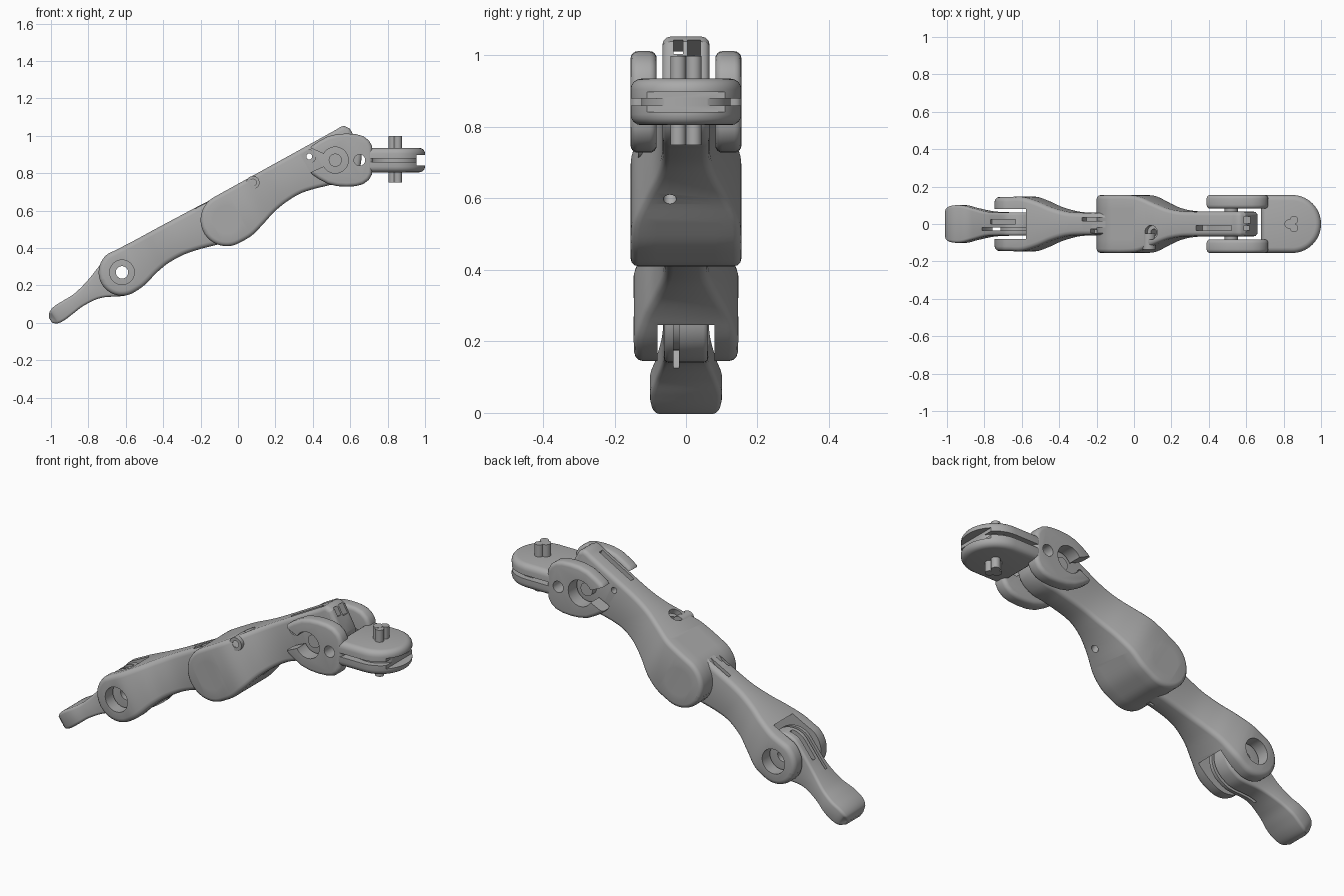
import bpy, bmesh, math
from mathutils import Vector, Matrix

if "Cube" in bpy.data.objects:
    bpy.data.objects.remove(bpy.data.objects["Cube"], do_unlink=True)

grey = bpy.data.materials.new("light_grey_plastic")
grey.use_nodes = True
grey.diffuse_color = (0.4, 0.4, 0.4, 1)
grey.node_tree.nodes["Principled BSDF"].inputs["Base Color"].default_value = (0.4, 0.4, 0.4, 1)


def make(name, bm, matrix=None):
    """Turn a bmesh into an object."""
    if matrix:
        bm.transform(matrix)
    bmesh.ops.recalc_face_normals(bm, faces=bm.faces)
    mesh = bpy.data.meshes.new(name)
    bm.to_mesh(mesh)
    bm.free()
    mesh.materials.append(grey)
    ob = bpy.data.objects.new(name, mesh)
    bpy.context.scene.collection.objects.link(ob)
    return ob


def activate(ob):
    bpy.ops.object.select_all(action='DESELECT')
    ob.select_set(True)
    bpy.context.view_layer.objects.active = ob


def apply(ob, kind, **settings):
    activate(ob)
    mod = ob.modifiers.new(kind, kind)
    for key, value in settings.items():
        setattr(mod, key, value)
    bpy.ops.object.modifier_apply(modifier=mod.name)


def combine(ob, others, operation='DIFFERENCE'):
    for other in others:
        apply(ob, 'BOOLEAN', object=other, operation=operation, solver='EXACT')
        bpy.data.objects.remove(other, do_unlink=True)
    return ob


def smooth(ob):
    activate(ob)
    bpy.ops.object.shade_smooth_by_angle(angle=math.radians(32))


def frame(origin, angle):
    """Local frame: u along the bone, v upward across it, y sideways."""
    return Matrix.Translation((origin[0], 0, origin[1])) @ Matrix.Rotation(-angle, 4, 'Y')


def box(m, u, y, v, name="cutter"):
    bm = bmesh.new()
    bmesh.ops.create_cube(bm, size=1)
    lo, hi = Vector((u[0], y[0], v[0])), Vector((u[1], y[1], v[1]))
    size = Matrix.Diagonal((*(hi - lo), 1))
    return make(name, bm, m @ Matrix.Translation((lo + hi) / 2) @ size)


def rod(m, r, a, b, u=0, v=0, axis='Y', name="cutter"):
    """Cylinder from a to b: across the bone (Y), or along local v (Z) with v as its y."""
    bm = bmesh.new()
    bmesh.ops.create_cone(bm, cap_ends=True, segments=48, radius1=r, radius2=r, depth=b - a)
    if axis == 'Y':
        place = Matrix.Translation((u, (a + b) / 2, v)) @ Matrix.Rotation(math.pi / 2, 4, 'X')
    else:
        place = Matrix.Translation((u, v, (a + b) / 2))
    return make(name, bm, m @ place)


def ring(m, inner, outer, a, b, **where):
    core = rod(m, inner, a - 0.1, b + 0.1, **where)
    return combine(rod(m, outer, a, b, **where), [core])


def spline(keys, u, col):
    """Smooth curve through the key values of one column."""
    n = len(keys)
    i = max(j for j in range(n - 1) if keys[j][0] <= u + 1e-6)

    def slope(j):
        a, b = keys[max(j - 1, 0)], keys[min(j + 1, n - 1)]
        return (b[col] - a[col]) / (b[0] - a[0])
    p, q = keys[i], keys[i + 1]
    h = q[0] - p[0]
    t = (u - p[0]) / h
    return ((2*t**3 - 3*t*t + 1) * p[col] + (3*t*t - 2*t**3) * q[col]
            + h * ((t**3 - 2*t*t + t) * slope(i) + (t**3 - t*t) * slope(i + 1)))


def bone(name, m, keys, hubs, fillet):
    """Contoured bone from keys (u, top, bottom, half width), with round hub ends (u, radius, side)."""
    n = 64
    top, bottom, width = [], [], []
    for i in range(n):
        u = keys[0][0] + (keys[-1][0] - keys[0][0]) * (1 - math.cos(math.pi * i / (n - 1))) / 2
        t, b = spline(keys, u, 1), spline(keys, u, 2)
        for centre, radius, side in hubs:
            if (u - centre) * side > 0:
                h = math.sqrt(max(radius**2 - (u - centre)**2, 0.0002))
                t, b = min(t, h), max(b, -h)
        top.append(Vector((u, t)))
        bottom.append(Vector((u, b)))
        width.append(spline(keys, u, 3))
    loop, wide = top + bottom[::-1], width + width[::-1]
    count = 2 * n
    bm = bmesh.new()
    layers = []
    for side, turn in [(-1, k) for k in (3, 2, 1, 0)] + [(1, k) for k in range(4)]:
        a = turn * math.pi / 6
        row = []
        for i, p in enumerate(loop):
            d = (loop[(i + 1) % count] - loop[i - 1]).normalized()
            q = p - Vector((-d.y, d.x)) * fillet * (1 - math.cos(a))
            row.append(bm.verts.new((q.x, side * (wide[i] - fillet + fillet * math.sin(a)), q.y)))
        layers.append(row)
    for a, b in zip(layers, layers[1:]):
        for i in range(count):
            j = (i + 1) % count
            bm.faces.new((a[i], a[j], b[j], b[i]))
    for row in (layers[0], layers[-1]):
        for i in range(n - 1):
            bm.faces.new((row[i], row[i + 1], row[count - 2 - i], row[count - 1 - i]))
    return make(name, bm, m)


def prism(name, outline, a, b, axis, bevel):
    """Extruded outline with rounded rims."""
    bm = bmesh.new()
    verts = [bm.verts.new((p, a, q) if axis == 'Y' else (p, q, a)) for p, q in outline]
    face = bm.faces.new(verts)
    out = bmesh.ops.extrude_face_region(bm, geom=[face])
    move = Vector((0, b - a, 0)) if axis == 'Y' else Vector((0, 0, b - a))
    bmesh.ops.translate(bm, vec=move, verts=[g for g in out['geom'] if isinstance(g, bmesh.types.BMVert)])
    ob = make(name, bm)
    apply(ob, 'BEVEL', width=bevel, segments=4, limit_method='ANGLE', angle_limit=math.radians(55))
    return ob


world = Matrix.Identity(4)
tip_joint = frame((-0.62, 0.27), math.radians(36))
low = frame((-0.62, 0.27), math.radians(26.6))
high = frame((-0.06, 0.55), math.radians(28.9))

# Fingertip with its hub tongue
tip = bone("fingertip", tip_joint, [
    (-.46, .03, 0, .07), (-.44, .055, -.018, .088), (-.4, .066, -.026, .098), (-.34, .062, -.025, .1),
    (-.27, .058, -.024, .085), (-.17, .074, -.045, .066), (-.06, .105, -.11, .062),
    (0, .12, -.12, .062), (.12, .12, -.12, .062)], [(0, .12, 1)], .014)
combine(tip, [rod(tip_joint, .033, -.3, .3), ring(tip_joint, .095, .2, -.035, -.02),
              box(tip_joint, (-.12, .06), (.0, .025), (.07, .2))])
smooth(tip)

# Middle bone: fork at the low end, tongue at the high end
middle = bone("middle_bone", low, [
    (-.125, .125, -.125, .145), (0, .122, -.125, .145), (.076, .122, -.115, .145), (.17, .124, -.083, .12),
    (.25, .127, -.066, .09), (.36, .13, -.065, .064), (.53, .134, -.098, .06), (.626, .135, -.13, .06),
    (.756, .135, -.13, .06)], [(0, .125, -1), (.626, .13, 1)], .025)
combine(middle, [rod(low, .165, -.08, .08), rod(low, .066, -.3, .3), rod(low, .035, -.3, .3, u=.626),
                 ring(high, .1, .16, -.03, -.018),
                 box(low, (.45, .72), (.015, .035), (.08, .2)),
                 box(low, (.5, .8), (-.048, -.028), (.085, .2))])
smooth(middle)

# Upper bone: fork at the low end, blunt head at the knuckle
upper = bone("upper_bone", high, [
    (-.14, .14, -.14, .155), (0, .14, -.14, .155), (.08, .14, -.137, .155), (.16, .14, -.113, .148),
    (.25, .14, -.083, .115), (.34, .14, -.068, .083), (.43, .14, -.068, .068), (.58, .14, -.105, .066),
    (.66, .14, -.13, .066), (.74, .14, -.115, .066), (.79, .138, -.06, .066), (.812, .11, -.02, .066)],
    [(0, .14, -1)], .022)
combine(upper, [rod(high, .2, -.08, .08), rod(high, .075, -.3, .3),
                rod(high, .016, -.3, .3, u=.55, v=.084), rod(high, .035, -.3, -.058, u=.55, v=.084),
                rod(high, .018, -.3, .3, u=.25, v=-.045, axis='Z'),
                rod(high, .038, .11, .3, u=.25, v=-.045, axis='Z'),
                box(high, (.525, .74), (-.035, -.008), (.07, .2)),
                box(high, (.7, .9), (-.035, -.008), (.07, .118)),
                box(high, (.7, .9), (.004, .04), (.06, .118))])
smooth(upper)

# Screw boss on the side of the upper bone
boss = rod(world, .035, -.135, -.05, u=.08, v=.75, name="screw_boss")
combine(boss, [rod(world, .018, -.2, -.1, u=.08, v=.75)])
smooth(boss)

# Knuckle: round-ended palm plate with a rim groove
outline = [(.68, -.155)]
for k in range(33):
    a = math.pi * (k / 32 - .5)
    outline.append((.845 + .155 * math.cos(a), .155 * math.sin(a)))
outline.append((.68, .155))
plate = prism("knuckle_plate", outline, .805, .935, 'Z', .03)
combine(plate, [ring(world, .125, .22, .86, .88, u=.845, axis='Z'),
                box(world, (.955, 1.1), (-.3, .3), (.842, .898))])
smooth(plate)

# Knuckle cheeks with a wedge opening toward the pivot
half = [(.385, .07), (.43, .1), (.48, .127), (.53, .139), (.58, .142), (.63, .139),
        (.67, .128), (.7, .105), (.717, .075), (.72, .03)]
cheek_outline = [(x, .87 + z) for x, z in half] + [(x, .87 - z) for x, z in reversed(half)]
for name, a, b in (("right_cheek", -.155, -.082), ("left_cheek", .082, .155)):
    cheek = prism(name, cheek_outline, a, b, 'Y', .02)
    bm = bmesh.new()
    wedge = [(.3, .975), (.3, .765), (.47, .842), (.47, .898)]
    ends = [[bm.verts.new((x, y, z)) for x, z in wedge] for y in (-.3, .3)]
    for row in ends:
        bm.faces.new(row)
    for i in range(4):
        bm.faces.new((ends[0][i - 1], ends[0][i], ends[1][i], ends[1][i - 1]))
    combine(cheek, [make("cutter", bm), rod(world, .07, -.3, .3, u=.52, v=.87),
                    rod(world, .03, -.3, .3, u=.65, v=.87)])
    smooth(cheek)

# Knuckle pivot pin
smooth(rod(world, .035, -.1, .1, u=.52, v=.87, name="pivot_pin"))

# Three-lobed upright pin through the plate
pin = rod(world, .025, .75, 1.0, u=.83, axis='Z', name="upright_pin")
combine(pin, [rod(world, .022, .75, .999, u=.855, v=s * .022, axis='Z') for s in (-1, 1)], 'UNION')
smooth(pin)
